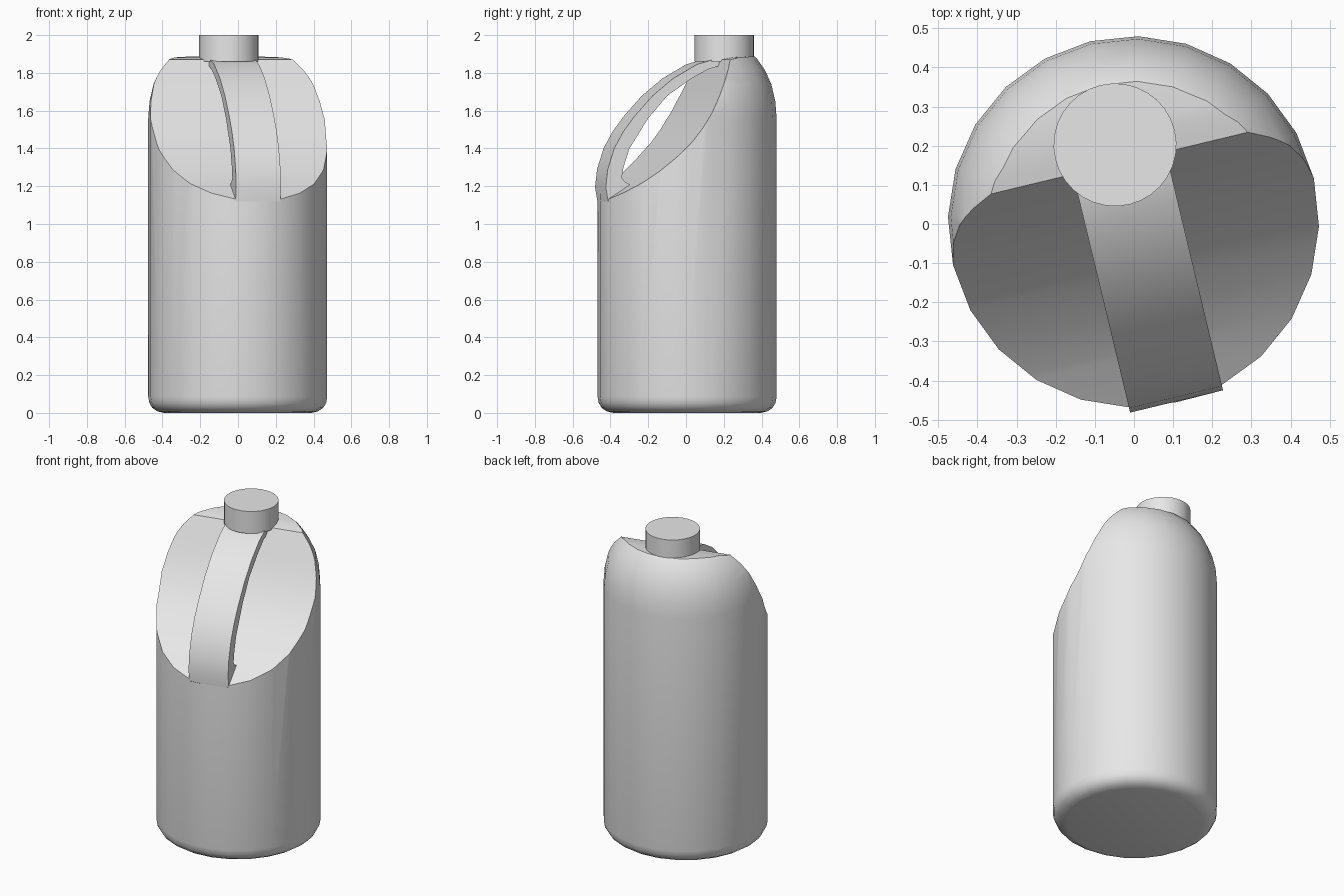
import bpy, bmesh, math
from mathutils import Matrix

cube = bpy.data.objects.get("Cube")
if cube:
    bpy.data.objects.remove(cube, do_unlink=True)

# The whole bottle is turned slightly about its axis
TURN = Matrix.Rotation(math.radians(13.5), 4, 'Z')

grey = bpy.data.materials.new("plain grey plastic")
grey.use_nodes = True
grey.diffuse_color = (0.8, 0.8, 0.8, 1)
grey.node_tree.nodes["Principled BSDF"].inputs["Base Color"].default_value = (0.8, 0.8, 0.8, 1)


def make_object(name, bm):
    bmesh.ops.recalc_face_normals(bm, faces=bm.faces)
    mesh = bpy.data.meshes.new(name)
    bm.to_mesh(mesh)
    bm.free()
    mesh.materials.append(grey)
    obj = bpy.data.objects.new(name, mesh)
    bpy.context.collection.objects.link(obj)
    return obj


def revolve(name, profile, sides, centre_y):
    """Turn an (r, z) profile around a vertical axis and close both ends."""
    bm = bmesh.new()
    rings = []
    for r, z in profile:
        rings.append([bm.verts.new((r * math.cos(2 * math.pi * i / sides),
                                    centre_y + r * math.sin(2 * math.pi * i / sides), z))
                      for i in range(sides)])
    for a, b in zip(rings, rings[1:]):
        for i in range(sides):
            j = (i + 1) % sides
            bm.faces.new((a[i], a[j], b[j], b[i]))
    bm.faces.new(rings[0][::-1])
    bm.faces.new(rings[-1])
    return make_object(name, bm)


def extrude(name, profile, xs):
    """Sweep a closed (y, z) profile sideways through the given x stations."""
    bm = bmesh.new()
    rows = [[bm.verts.new((x, y, z)) for y, z in profile] for x in xs]
    n = len(profile)
    for a, b in zip(rows, rows[1:]):
        for i in range(n):
            j = (i + 1) % n
            bm.faces.new((a[i], a[j], b[j], b[i]))
    bm.faces.new(rows[0])
    bm.faces.new(rows[-1][::-1])
    return make_object(name, bm)


# Bottle body: rounded foot, straight wall, domed shoulder
body = revolve("bottle_body", [
    (0.39, 0.0), (0.425, 0.008), (0.452, 0.026), (0.468, 0.052), (0.474, 0.085),
    (0.474, 1.56), (0.467, 1.65), (0.446, 1.74), (0.412, 1.815),
    (0.37, 1.875), (0.33, 1.915)], 24, 0.006)

# Grip recess and sloping top, cut straight across the body
recess = [(-0.7, 1.11), (-0.47, 1.12), (-0.38, 1.178), (-0.31, 1.225), (-0.24, 1.28),
          (-0.16, 1.35), (-0.08, 1.43), (-0.02, 1.51), (0.03, 1.59), (0.075, 1.68),
          (0.115, 1.77), (0.16, 1.87)]
crown = [(0.22, 1.882), (0.30, 1.886), (0.7, 1.888)]
cutter = extrude("recess_cutter", recess + crown + [(0.7, 2.3), (-0.7, 2.3)], (-0.8, 0.8))
cutter.hide_render = True
cut = body.modifiers.new("recess", 'BOOLEAN')
cut.operation = 'DIFFERENCE'
cut.solver = 'EXACT'
cut.object = cutter
bpy.context.view_layer.objects.active = body
bpy.ops.object.modifier_apply(modifier=cut.name)
bpy.data.objects.remove(cutter, do_unlink=True)

# Curved handle strap bridging the recess
outer = [(-0.453, 1.12), (-0.466, 1.195), (-0.455, 1.29), (-0.42, 1.40), (-0.37, 1.49),
         (-0.31, 1.57), (-0.21, 1.68), (-0.10, 1.77), (0.03, 1.845), (0.13, 1.874),
         (0.22, 1.883)]
inner = [(0.22, 1.86), (0.16, 1.84), (0.09, 1.818), (0.0, 1.77), (-0.13, 1.68),
         (-0.235, 1.56), (-0.337, 1.40), (-0.37, 1.30), (-0.379, 1.245), (-0.36, 1.222),
         (-0.325, 1.205), (-0.36, 1.10), (-0.44, 1.10)]
handle = extrude("handle", outer + inner, (-0.122, 0.0, 0.122))
# Lower middle of the strap meets the front corner of the body
for v in handle.data.vertices:
    if abs(v.co.x) < 0.01 and abs(v.co.z - 1.12) < 0.001:
        v.co.y = -0.468

# Round screw cap
cap = revolve("cap", [(0.157, 1.86), (0.157, 2.0)], 32, 0.208)

# Turn the parts and shade them
bpy.ops.object.select_all(action='DESELECT')
for obj in (body, handle, cap):
    obj.data.transform(TURN)
    obj.select_set(True)
bpy.context.view_layer.objects.active = body
bpy.ops.object.shade_smooth_by_angle(angle=math.radians(30))
